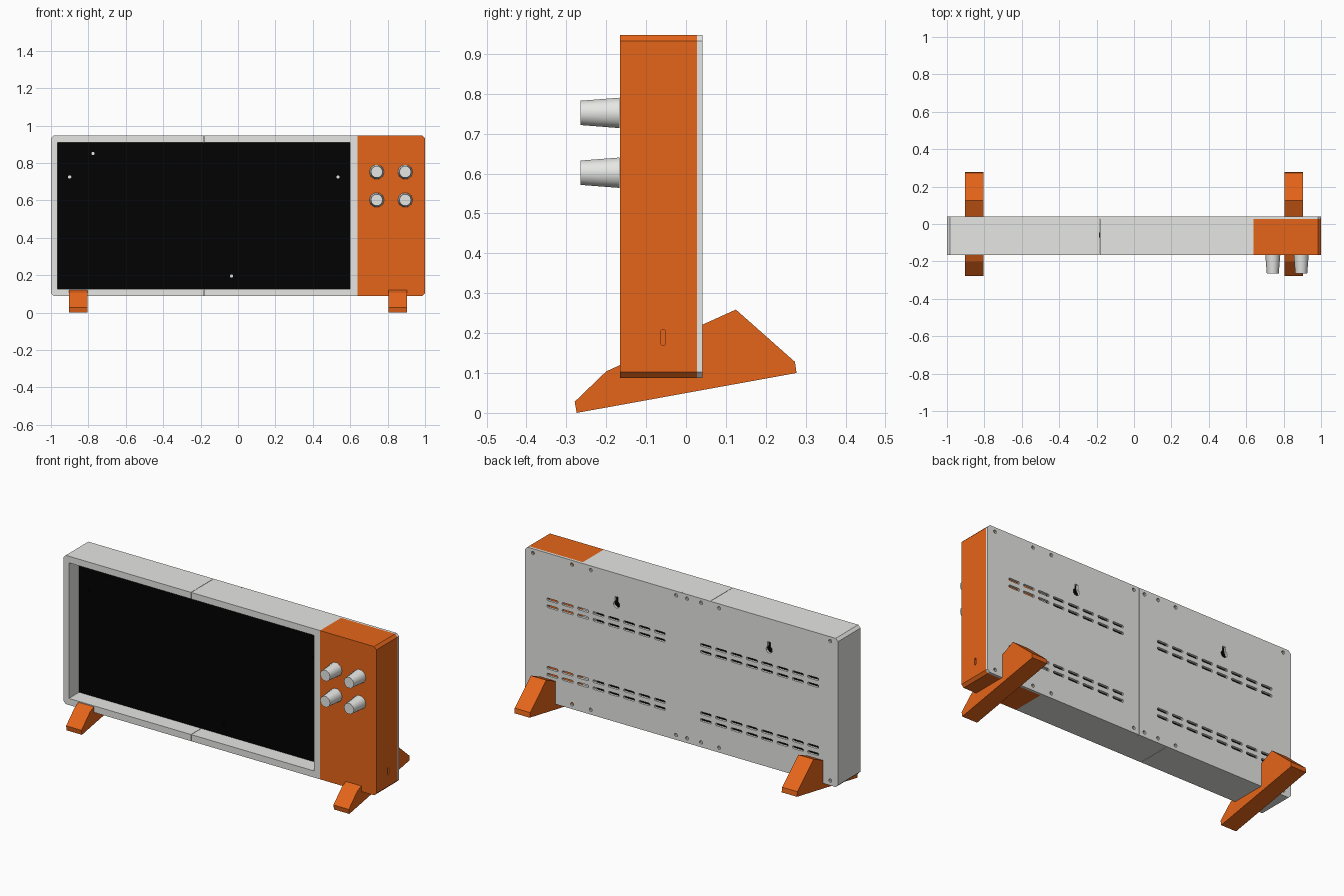
import bpy, bmesh, math
from mathutils import Vector

if "Cube" in bpy.data.objects:
    bpy.data.objects.remove(bpy.data.objects["Cube"], do_unlink=True)


def material(name, rgb):
    m = bpy.data.materials.new(name)
    m.use_nodes = True
    m.diffuse_color = (*rgb, 1)
    node = next(n for n in m.node_tree.nodes if n.type == 'BSDF_PRINCIPLED')
    node.inputs["Base Color"].default_value = (*rgb, 1)
    return m


GREY = material("light grey plastic", (0.79, 0.79, 0.77))
ORANGE = material("orange plastic", (0.79, 0.13, 0.01))
BLACK = material("black screen", (0.0005, 0.0005, 0.0005))

FRONT, SEAM, BACK = -0.165, 0.027, 0.041
LOW, HIGH, CHAMFER = 0.088, 0.947, 0.015


def add_prism(bm, pts, a, b, axis='y'):
    """Extrude a 2D outline from a to b along an axis."""
    def place(p, t):
        return Vector((p[0], t, p[1])) if axis == 'y' else Vector((t, p[0], p[1]))
    near = [bm.verts.new(place(p, a)) for p in pts]
    far = [bm.verts.new(place(p, b)) for p in pts]
    bm.faces.new(near)
    bm.faces.new(far[::-1])
    for i in range(len(pts)):
        j = (i + 1) % len(pts)
        bm.faces.new((near[j], near[i], far[i], far[j]))


def rect(x0, x1, z0, z1):
    return [(x0, z0), (x1, z0), (x1, z1), (x0, z1)]


def disc(x, z, r, n=12):
    return [(x + r * math.cos(math.tau * i / n), z + r * math.sin(math.tau * i / n))
            for i in range(n)]


def clipped(x0, x1, z0, z1, left, right):
    """Rectangle whose left and right corners are cut by the given amounts."""
    pts = [(x0 + left, z0), (x1 - right, z0), (x1, z0 + right), (x1, z1 - right),
           (x1 - right, z1), (x0 + left, z1), (x0, z1 - left), (x0, z0 + left)]
    return list(dict.fromkeys(pts))


def make(name, parts, mat):
    bm = bmesh.new()
    for part in parts:
        add_prism(bm, *part)
    bmesh.ops.recalc_face_normals(bm, faces=bm.faces)
    me = bpy.data.meshes.new(name)
    bm.to_mesh(me)
    bm.free()
    me.materials.append(mat)
    ob = bpy.data.objects.new(name, me)
    bpy.context.collection.objects.link(ob)
    return ob


def cut(ob, parts):
    cutter = make("cutter", parts, ob.data.materials[0])
    cutter.hide_render = True
    mod = ob.modifiers.new("cut", 'BOOLEAN')
    mod.operation, mod.solver, mod.object = 'DIFFERENCE', 'EXACT', cutter
    bpy.context.view_layer.objects.active = ob
    bpy.ops.object.modifier_apply(modifier=mod.name)
    bpy.data.objects.remove(cutter, do_unlink=True)


# Screen surround with a deep opening and a fine joint line
OPENING = rect(-0.965, 0.6, 0.126, 0.909)
frame = make("screen_frame", [(clipped(-1, 0.64, LOW, HIGH, CHAMFER, 0), FRONT, SEAM)], GREY)
cut(frame, [(OPENING, -0.3, 0.2)])
cut(frame, [(rect(-0.185, -0.183, 0, 1.2), -0.3, 0.2)])

# Recessed display with four small through holes
screen = make("screen_panel", [(OPENING, -0.072, -0.045)], BLACK)
HOLES = [(-0.775, 0.85), (-0.9, 0.725), (0.535, 0.725), (-0.035, 0.195)]
cut(screen, [(disc(x, z, 0.009), -0.1, 0) for x, z in HOLES])

# Hollow control box with a cable slot in its side
box = make("control_box", [(clipped(0.64, 1, LOW, HIGH, 0, CHAMFER), FRONT, SEAM)], ORANGE)
cut(box, [(rect(0.655, 0.975, 0.117, 0.923), -0.145, 0.2)])
cut(box, [(clipped(-0.064, -0.051, 0.169, 0.209, 0.004, 0.004), 0.95, 1.1, 'x')])

# Back plate halves: narrow vents, keyholes and screw holes
holes = []
for group in (0.86, -0.12):
    for i in range(8):
        x = group - 0.098 * i
        holes += [(clipped(x - 0.07, x, z - 0.0075, z + 0.0075, 0.004, 0.004), 0, 0.1)
                  for z in (0.68, 0.64, 0.286, 0.246)]
for x in (0.415, -0.56):
    r = 0.02
    big = [(x + r * math.cos(a), 0.768 + r * math.sin(a))
           for a in (math.radians(120 + 30 * k) for k in range(11))]
    holes.append((big + [(x + 0.01, 0.812), (x - 0.01, 0.812)], 0, 0.1))
for x in (0.95, 0.7, 0.58, 0.035, -0.035, -0.125, -0.24, -0.95):
    holes += [(disc(x, z, 0.01, 10), 0, 0.1) for z in (0.922, 0.116)]
for name, x0, x1 in (("back_plate_right", -1, -0.001), ("back_plate_left", 0.001, 1)):
    outline = clipped(x0, x1, LOW, HIGH, CHAMFER * (x0 == -1), CHAMFER * (x1 == 1))
    plate = make(name, [(outline, SEAM, BACK)], GREY)
    cut(plate, [h for h in holes if x0 < h[0][0][0] < x1])

# Tapered faceted knobs, softly shaded around their sides
for row, z in (("upper", 0.752), ("lower", 0.602)):
    for side, x in (("inner", 0.742), ("outer", 0.894)):
        knob = make(f"knob_{row}_{side}", [(disc(x, z, 0.04, 10), -0.265, -0.167)], GREY)
        for v in knob.data.vertices:
            if v.co.y < -0.26:
                v.co.x = x + (v.co.x - x) * 0.8
                v.co.z = z + (v.co.z - z) * 0.8
        bpy.ops.object.select_all(action='DESELECT')
        knob.select_set(True)
        bpy.context.view_layer.objects.active = knob
        bpy.ops.object.shade_smooth_by_angle(angle=math.radians(40))

# Slanted feet that cradle the case
FOOT = [(-0.274, 0), (0.277, 0.1), (0.273, 0.128), (0.125, 0.259), (BACK, 0.221),
        (BACK, LOW), (FRONT, LOW), (FRONT, 0.12), (-0.2, 0.104), (-0.279, 0.028)]
for name, x in (("foot_right", -0.854), ("foot_left", 0.854)):
    make(name, [(FOOT, x - 0.049, x + 0.049, 'x')], ORANGE)
